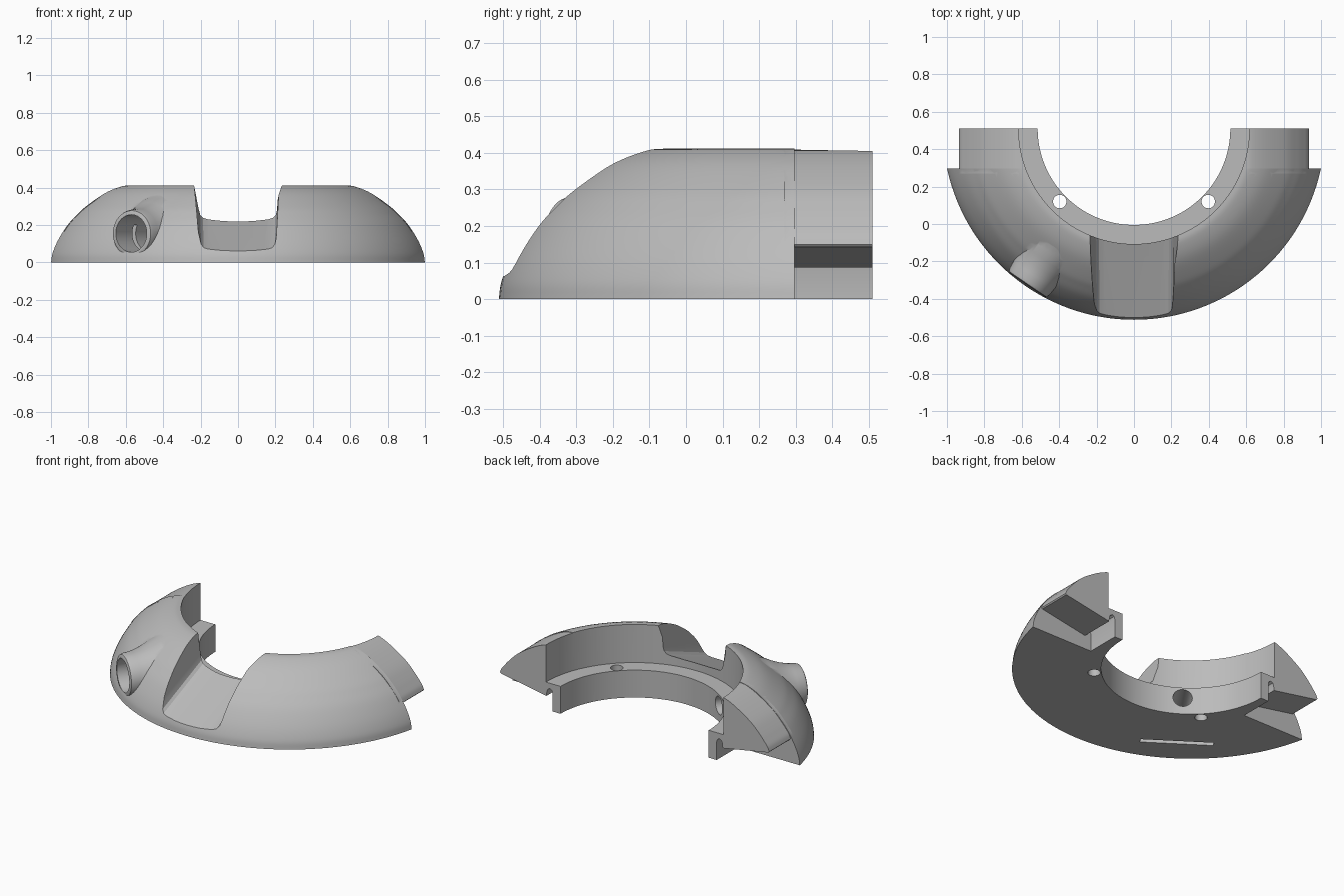
import bpy, bmesh, math
from mathutils import Vector, Matrix

if "Cube" in bpy.data.objects:
    bpy.data.objects.remove(bpy.data.objects["Cube"])

CY = 0.51                                   # ring centre on y
TUBE = Vector((-0.564, -0.826, 0)).normalized()   # radial direction of the side port
SIDE = Vector((-TUBE.y, TUBE.x, 0))

grey = bpy.data.materials.new("warm_grey")
grey.diffuse_color = (0.5, 0.5, 0.5, 1)
grey.use_nodes = True
grey.node_tree.nodes["Principled BSDF"].inputs["Base Color"].default_value = grey.diffuse_color


def make(name, bm):
    bmesh.ops.remove_doubles(bm, verts=bm.verts, dist=1e-5)
    bmesh.ops.recalc_face_normals(bm, faces=bm.faces)
    me = bpy.data.meshes.new(name)
    bm.to_mesh(me)
    bm.free()
    ob = bpy.data.objects.new(name, me)
    bpy.context.collection.objects.link(ob)
    me.materials.append(grey)
    return ob


def lathe(name, profile, origin=(0, CY, 0), axis=Vector((0, 0, 1)), segs=144):
    """Solid of revolution from (radius, height) points; end points are capped."""
    bm = bmesh.new()
    rot = axis.to_track_quat('Z', 'Y').to_matrix().to_4x4()
    mat = Matrix.Translation(origin) @ rot
    rings = []
    for r, h in profile:
        rings.append([bm.verts.new(mat @ Vector((r * math.cos(2 * math.pi * i / segs),
                                                 r * math.sin(2 * math.pi * i / segs), h)))
                      for i in range(segs)])
    for a, b in zip(rings, rings[1:]):
        for i in range(segs):
            j = (i + 1) % segs
            bm.faces.new((a[i], a[j], b[j], b[i]))
    bm.faces.new(rings[0])
    bm.faces.new(rings[-1])
    return make(name, bm)


def loft(name, loops):
    """Solid skinned through equal-length loops of 3D points."""
    bm = bmesh.new()
    rows = [[bm.verts.new(p) for p in loop] for loop in loops]
    n = len(rows[0])
    for a, b in zip(rows, rows[1:]):
        for i in range(n):
            j = (i + 1) % n
            bm.faces.new((a[i], a[j], b[j], b[i]))
    bm.faces.new(rows[0])
    bm.faces.new(rows[-1])
    return make(name, bm)


def box(name, lo, hi):
    xy = [(lo[0], lo[1]), (hi[0], lo[1]), (hi[0], hi[1]), (lo[0], hi[1])]
    return loft(name, [[(x, y, z) for x, y in xy] for z in (lo[2], hi[2])])


def smooth_curve(pts, steps=5):
    """Catmull-Rom through the given points."""
    p = [Vector(q) for q in pts]
    p = [2 * p[0] - p[1]] + p + [2 * p[-1] - p[-2]]
    out = []
    for i in range(1, len(p) - 2):
        a, b, c, d = p[i - 1:i + 3]
        for k in range(steps):
            t = k / steps
            out.append(0.5 * (2 * b + (c - a) * t + (2 * a - 5 * b + 4 * c - d) * t * t
                              + (3 * b - a - 3 * c + d) * t ** 3))
    return [tuple(v) for v in out + [p[-2]]]


def boolean(target, tool, op):
    m = target.modifiers.new(tool.name, 'BOOLEAN')
    m.object, m.operation, m.solver = tool, op, 'EXACT'
    bpy.context.view_layer.objects.active = target
    bpy.ops.object.modifier_apply(modifier=m.name)
    bpy.data.objects.remove(tool)


# Domed body, cut off square behind
dome = smooth_curve([(1.022, 0), (1.014, 0.05), (0.985, 0.12), (0.936, 0.2), (0.888, 0.255),
                     (0.84, 0.3), (0.743, 0.37), (0.66, 0.406), (0.61, 0.412)])
body = lathe("half_ring_body", dome)
boolean(body, box("rear_cut", (-1.2, 0.297, -0.1), (1.2, 1.7, 0.6)), 'DIFFERENCE')

# Straight necks with an undercut and a small foot at each end
outer = smooth_curve([(0.936, 0.15), (0.925, 0.175), (0.906, 0.2), (0.87, 0.242), (0.81, 0.3),
                      (0.71, 0.365), (0.63, 0.402), (0.58, 0.409)], 4)
groove = [(0.40, 0), (0.57, 0), (0.57, 0.115), (0.576, 0.131), (0.589, 0.138),
          (0.603, 0.131), (0.61, 0.115), (0.613, 0.086), (0.93, 0.143)]
for s in (-1, 1):
    section = groove + outer + [(0.40, 0.409)]
    neck = loft("neck", [[(s * x, y, z) for x, z in section] for y in (0.27, 0.51)])
    boolean(body, neck, 'UNION')

# Flared boss of the side port
port = Vector((0, CY, 0.155))
boss = lathe("port_boss", [(0.21, 0.74), (0.19, 0.80), (0.165, 0.85), (0.145, 0.90),
                           (0.132, 0.95), (0.128, 0.99), (0.122, 1.007), (0.112, 1.012)],
             port, TUBE, 64)
boolean(body, boss, 'UNION')
boolean(body, box("ground_cut", (-1.2, -1.2, -0.3), (1.2, 1.2, 0)), 'DIFFERENCE')

# Stepped inner opening with its ledge
boolean(body, lathe("inner_opening", [(0.515, -0.1), (0.515, 0.172), (0.617, 0.172),
                                      (0.617, 0.6)]), 'DIFFERENCE')

# Front window with flared sides and a sloping floor
def window_loop(y, floor):
    half = [(0.25, 0.55), (0.229, 0.412), (0.203, floor + 0.045), (0.197, floor + 0.022),
            (0.183, floor + 0.008), (0.16, floor + 0.003), (0.08, floor)]
    wide = 1 + 0.06 * (y + 0.5)
    pts = half + [(-x, z) for x, z in reversed(half)]
    return [(x * wide, y, z) for x, z in pts]

boolean(body, loft("window", [window_loop(-0.62, 0.014), window_loop(0.05, 0.282)]), 'DIFFERENCE')

# Port bore, stepping down to a narrow outlet in the inner wall
boolean(body, lathe("port_bore", [(0.1, 0.72), (0.1, 1.1)], port, TUBE, 64), 'DIFFERENCE')
boolean(body, lathe("port_outlet", [(0.055, 0.4), (0.055, 0.8)], (0, CY, 0.105), TUBE, 48),
        'DIFFERENCE')

# Thin slot crossing the bore from below
def slot_loop(z):
    c = Vector((0, CY, z)) + TUBE * 0.84
    return [c + SIDE * (a * 0.21) + TUBE * (b * 0.016)
            for a, b in ((-1, -1), (1, -1), (1, 1), (-1, 1))]

boolean(body, loft("slot", [slot_loop(-0.1), slot_loop(0.2)]), 'DIFFERENCE')

# Pin holes through the ledge
for s in (-1, 1):
    boolean(body, lathe("pin_hole", [(0.036, -0.1), (0.036, 0.3)], (s * 0.397, 0.12, 0),
                        segs=32), 'DIFFERENCE')

bpy.ops.object.select_all(action='DESELECT')
body.select_set(True)
bpy.context.view_layer.objects.active = body
bpy.ops.object.shade_smooth_by_angle(angle=math.radians(30))
